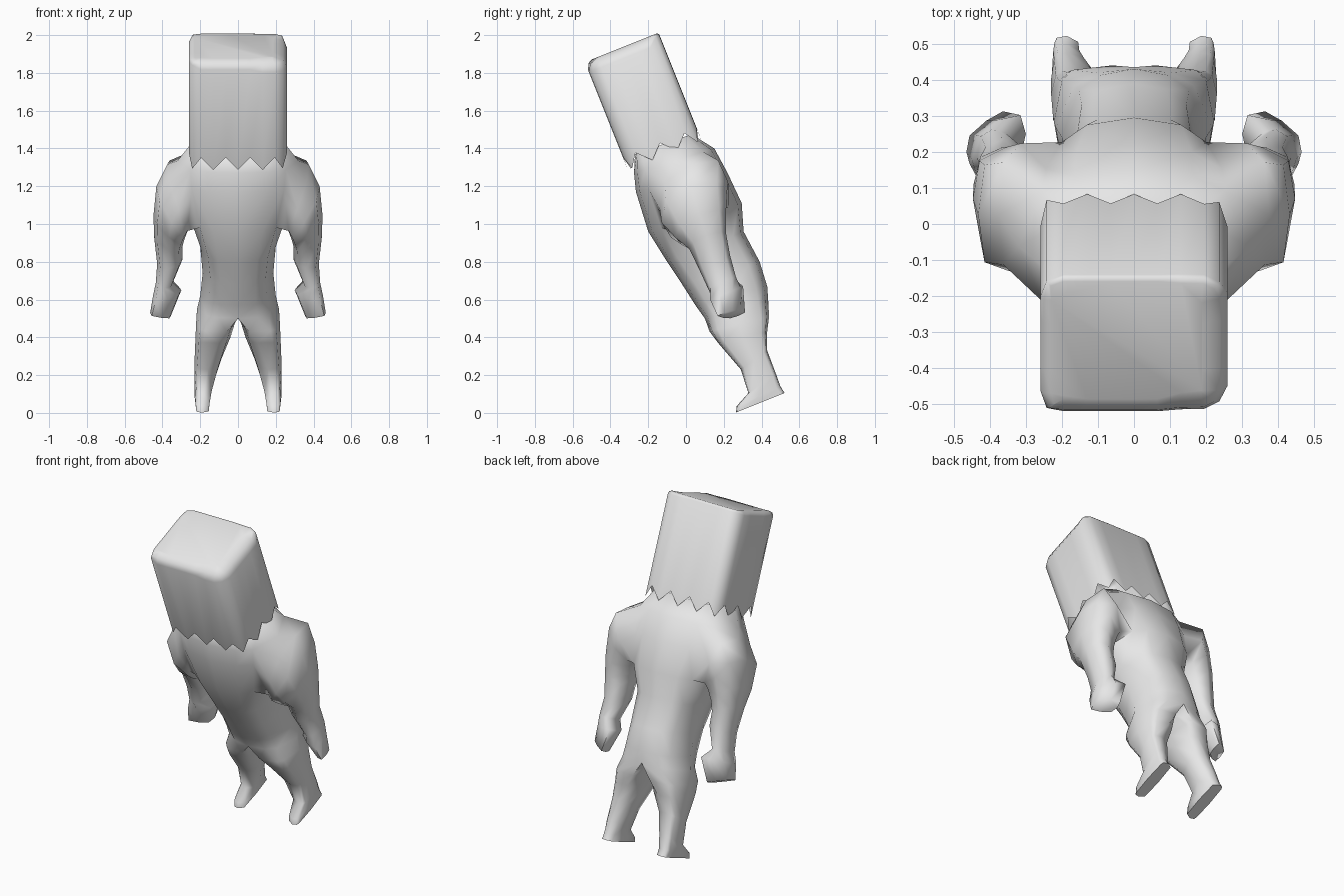
import bpy, bmesh, math
from mathutils import Vector

if "Cube" in bpy.data.objects:
    bpy.data.objects.remove(bpy.data.objects["Cube"])

grey = bpy.data.materials.new("light_grey")
grey.diffuse_color = (0.8, 0.8, 0.8, 1)
grey.use_nodes = True
grey.node_tree.nodes["Principled BSDF"].inputs["Base Color"].default_value = grey.diffuse_color

TILT = math.radians(21.8)                                   # whole figure leans forward
BACK = Vector((0, math.cos(TILT), math.sin(TILT)))
UP = Vector((0, -math.sin(TILT), math.cos(TILT)))


def spow(v, p):
    return math.copysign(abs(v) ** p, v)


def section(front, back, x_in, x_out, angles, p):
    """Cross-section between a front and a back point given as (y, z)."""
    f, b = Vector((0, *front)), Vector((0, *back))
    cx, rx = (x_in + x_out) / 2, (x_out - x_in) / 2
    pts = []
    for a in angles:
        a = math.radians(a)
        pt = (f + b) / 2 + (b - f) / 2 * spow(math.sin(a), p)
        pt.x = cx + rx * spow(math.cos(a), p)
        pts.append(pt)
    return pts


def add(bm, pts):
    return [bm.verts.new(p) for p in pts]


def bridge(bm, r0, r1, closed=True, skip=()):
    n = len(r0)
    for i in range(n if closed else n - 1):
        if i not in skip:
            j = (i + 1) % n
            bm.faces.new((r0[i], r0[j], r1[j], r1[i]))


def finish(bm, name, angle, mirror=False):
    bmesh.ops.recalc_face_normals(bm, faces=bm.faces)
    me = bpy.data.meshes.new(name)
    bm.to_mesh(me)
    bm.free()
    me.materials.append(grey)
    ob = bpy.data.objects.new(name, me)
    bpy.context.collection.objects.link(ob)
    bpy.ops.object.select_all(action='DESELECT')
    ob.select_set(True)
    bpy.context.view_layer.objects.active = ob
    if mirror:
        m = ob.modifiers.new("mirror", 'MIRROR')
        m.use_clip = True
        bpy.ops.object.modifier_apply(modifier=m.name)
    bpy.ops.object.shade_smooth_by_angle(angle=math.radians(angle))
    return ob


# ---- body: right half, mirrored ----
bm = bmesh.new()
half = (90, 64, 42, 0, -42, -64, -90)

# torso sections: front (y, z), back (y, z), half width, squareness
torso = [
    ((-0.27, 1.37), (0.03, 1.475), 0.25, 0.6),
    ((-0.275, 1.27), (0.15, 1.40), 0.32, 0.8),
    ((-0.265, 1.17), (0.22, 1.27), 0.31, 0.8),
    ((-0.20, 0.96), (0.295, 1.11), 0.255, 0.8),
    ((-0.10, 0.80), (0.305, 0.96), 0.20, 0.8),
    ((-0.02, 0.68), (0.39, 0.80), 0.187, 0.85),
    ((0.05, 0.57), (0.43, 0.67), 0.20, 0.9),
    ((0.10, 0.50), (0.435, 0.60), 0.217, 0.9),
]
rings = [add(bm, section(f, b, -w, w, half, p)) for f, b, w, p in torso]
for ring in rings:
    ring[0].co.x = ring[-1].co.x = 0
for k in range(len(rings) - 1):
    bridge(bm, rings[k], rings[k + 1], closed=False, skip=(2, 3) if k in (1, 2) else ())
bm.faces.new(rings[0])

# leg sections grow from the last half ring plus a crotch line
last = rings[-1]
f, b = last[-1].co.copy(), last[0].co.copy()
crotch = add(bm, [f.lerp(b, t) - Vector((0, 0, 0.01)) for t in (0.25, 0.5, 0.75)])
prev = last + crotch
around = half + (-135, -180, -225)
legs = [     # front, back, inner x, outer x, x of front and back ridge, squareness
    ((0.125, 0.43), (0.44, 0.51), 0.018, 0.222, 0.06, 0.8),
    ((0.17, 0.37), (0.43, 0.43), 0.04, 0.225, 0.105, 0.7),
    ((0.29, 0.23), (0.43, 0.33), 0.09, 0.23, 0.16, 0.7),
    ((0.33, 0.105), (0.475, 0.21), 0.13, 0.23, 0.18, 0.6),
    ((0.268, 0.035), (0.50, 0.14), 0.145, 0.23, 0.187, 0.5),
    ((0.265, 0.002), (0.522, 0.105), 0.15, 0.225, 0.187, 0.4),
]
for f, b, xi, xo, ridge, p in legs:
    ring = add(bm, section(f, b, xi, xo, around, p))
    ring[0].co.x = ring[6].co.x = ridge
    bridge(bm, prev, ring)
    prev = ring
bm.faces.new(prev)

# arm sections grow from the opening in the side of the torso
r1, r2, r3 = rings[1:4]
prev = [r1[2], r1[3], r1[4], r2[4], r3[4], r3[3], r3[2], r2[2]]
arms = [                                    # outer point, inner point, half depth, squareness
    ((0.375, 0.025, 1.315), (0.255, 0.06, 0.985), 0.195, 0.7),
    ((0.432, 0.025, 1.20), (0.27, 0.06, 0.955), 0.185, 0.7),
    ((0.447, 0.07, 1.05), (0.285, 0.085, 0.915), 0.145, 0.75),
    ((0.445, 0.11, 0.94), (0.295, 0.12, 0.875), 0.105, 0.8),
    ((0.428, 0.15, 0.79), (0.295, 0.15, 0.81), 0.09, 0.8),
    ((0.435, 0.185, 0.69), (0.345, 0.195, 0.69), 0.08, 0.75),
    ((0.45, 0.18, 0.62), (0.30, 0.25, 0.65), 0.08, 0.65),
    ((0.465, 0.20, 0.53), (0.355, 0.28, 0.515), 0.05, 0.5),
]
for o, i, h, p in arms:
    o, i = Vector(o), Vector(i)
    pts = []
    for k in range(8):
        a = math.radians(45 - 45 * k)
        pts.append((o + i) / 2 + (o - i) / 2 * spow(math.cos(a), p)
                   + BACK * h * spow(math.sin(a), p))
    ring = add(bm, pts)
    bridge(bm, prev, ring)
    prev = ring
bm.faces.new(prev)
finish(bm, "body", 80, mirror=True)

# ---- paper bag over the head, open below with a zigzag rim ----
HX, HY, H, TOOTH = 0.26, 0.21, 0.615, 0.07
NX, NY = 8, 6
base = Vector((0, -0.112, 1.364))
loop = [(-HX + 2 * HX * i / NX, -HY) for i in range(NX)]
loop += [(HX, -HY + 2 * HY * i / NY) for i in range(NY)]
loop += [(-x, -y) for x, y in loop]

bm = bmesh.new()
levels = [[], [], [], []]
for k, (x, y) in enumerate(loop):
    r = 0.08 if x > 0.1 else 0.06
    core = Vector((max(-HX + r, min(HX - r, x)), max(-HY + r, min(HY - r, y))))
    d = (Vector((x, y)) - core).normalized() * r
    t = r * (0.25 if y > HY - 0.01 else 0.9 if x > -HX + 0.01 else 0.5)   # top rounding
    for lev, (s, w) in zip(levels, ((1, TOOTH * (k % 2)), (1, H - t * 0.8),
                                    (1 - 0.3 * t / r, H - t * 0.25), (1 - t / r, H))):
        q = core + d * s
        lev.append(base + Vector((q.x, 0, 0)) + BACK * q.y + UP * w)
levels = [add(bm, lev) for lev in levels]
for a, b in zip(levels, levels[1:]):
    bridge(bm, a, b)
bm.faces.new(levels[-1])
finish(bm, "paper_bag", 60)
